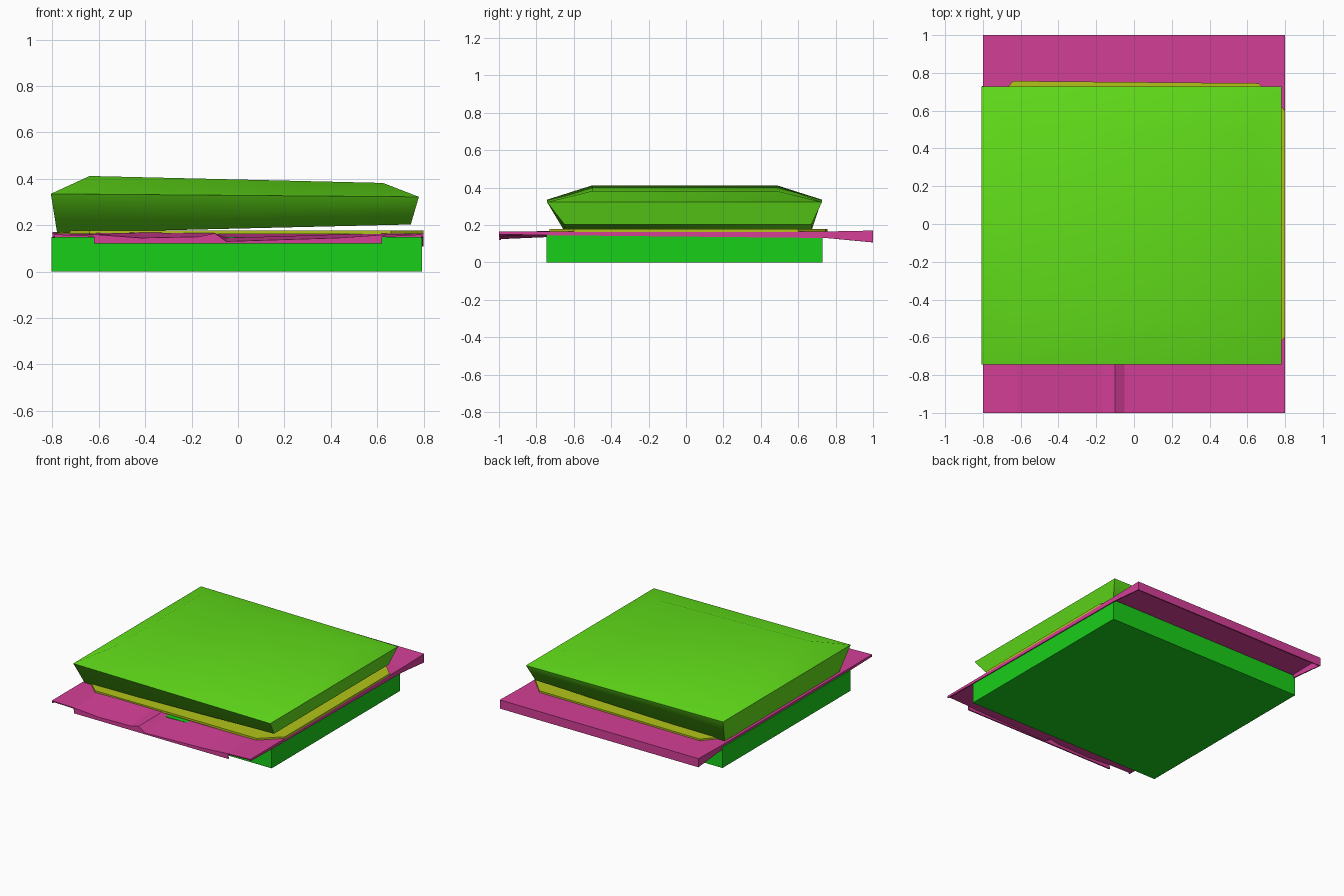
import bpy, bmesh

if "Cube" in bpy.data.objects:
    bpy.data.objects.remove(bpy.data.objects["Cube"])


def material(name, color):
    m = bpy.data.materials.new(name)
    m.diffuse_color = (*color, 1)
    m.use_nodes = True
    m.node_tree.nodes["Principled BSDF"].inputs["Base Color"].default_value = m.diffuse_color
    return m


def finish(name, bm, mat, angle=None):
    mesh = bpy.data.meshes.new(name)
    bm.to_mesh(mesh)
    bm.free()
    ob = bpy.data.objects.new(name, mesh)
    bpy.context.collection.objects.link(ob)
    mesh.materials.append(mat)
    if angle is not None:
        bpy.ops.object.select_all(action='DESELECT')
        ob.select_set(True)
        bpy.context.view_layer.objects.active = ob
        bpy.ops.object.shade_smooth_by_angle(angle=angle)
    return ob


def loft(name, rings, mat, angle=None):
    """Skin a stack of closed rings and cap both ends."""
    bm = bmesh.new()
    loops = [[bm.verts.new(p) for p in ring] for ring in rings]
    n = len(loops[0])
    for a, b in zip(loops, loops[1:]):
        for i in range(n):
            j = (i + 1) % n
            bm.faces.new((a[i], a[j], b[j], b[i]))
    bm.faces.new(loops[0][::-1])
    bm.faces.new(loops[-1])
    bmesh.ops.recalc_face_normals(bm, faces=bm.faces)
    return finish(name, bm, mat, angle)


def rect(x0, x1, y0, y1, z_left, z_right):
    return [(x0, y0, z_left), (x1, y0, z_right), (x1, y1, z_right), (x0, y1, z_left)]


bottom_green = material("bottom_green", (0.01, 0.62, 0.01))
top_green = material("top_green", (0.12, 0.73, 0.01))
yellow = material("yellow", (0.45, 0.55, 0.01))
pink = material("pink", (0.66, 0.05, 0.31))

# Bottom bread slice: straight-sided slab
loft("bottom_bread", [rect(-0.805, 0.793, -0.745, 0.73, 0, 0),
                      rect(-0.805, 0.793, -0.745, 0.73, 0.15, 0.15)], bottom_green, 1.0)

# Top bread slice: tilted, widest in the middle
loft("top_bread", [rect(-0.78, 0.745, -0.65, 0.67, 0.167, 0.203),
                   rect(-0.807, 0.78, -0.743, 0.727, 0.335, 0.322),
                   rect(-0.64, 0.625, -0.5, 0.485, 0.412, 0.382)], top_green, 1.2)

# Cheese slice: thin, clipped corners
outline = [(-0.64, -0.73), (0.66, -0.73), (0.80, -0.6), (0.80, 0.6),
           (0.66, 0.745), (-0.64, 0.757), (-0.78, 0.6), (-0.78, -0.6)]
loft("cheese", [[(x, y, z) for x, y in outline] for z in (0.162, 0.177)], yellow)

# Ham sheet: draped, creased along the front, with a turned-down rim
xs = [-0.8, -0.62, -0.42, -0.17, -0.1, -0.05, 0.43, 0.62, 0.8]
ys = [-1, -0.74, 0.75, 1]
heights = [[.165, .16, .145, .15, .165, .13, .145, .158, .165],
           [.165, .165, .168, .166, .166, .145, .16, .163, .165],
           [.165] * 9,
           [.17] * 9]
bm = bmesh.new()
grid = [[bm.verts.new((x, y, z)) for x, z in zip(xs, row)] for y, row in zip(ys, heights)]
for j in range(3):
    for i in range(8):
        bm.faces.new((grid[j][i], grid[j][i + 1], grid[j + 1][i + 1], grid[j + 1][i]))


def skirt(top, depths):
    low = [bm.verts.new((v.co.x, v.co.y, z)) for v, z in zip(top, depths)]
    for i in range(len(top) - 1):
        bm.faces.new((top[i], low[i], low[i + 1], top[i + 1]))


skirt(grid[0][1:8], [0.12] * 7)
skirt(grid[3][::-1], [0.107] * 9)
skirt([r[8] for r in grid], [0.15, 0.145, 0.13, 0.107])
skirt([r[0] for r in grid][::-1], [0.107, 0.13, 0.145, 0.15])
bmesh.ops.remove_doubles(bm, verts=bm.verts, dist=0.0005)
ham = finish("ham", bm, pink)
mod = ham.modifiers.new("thickness", 'SOLIDIFY')
mod.thickness = 0.01
mod.offset = -1
